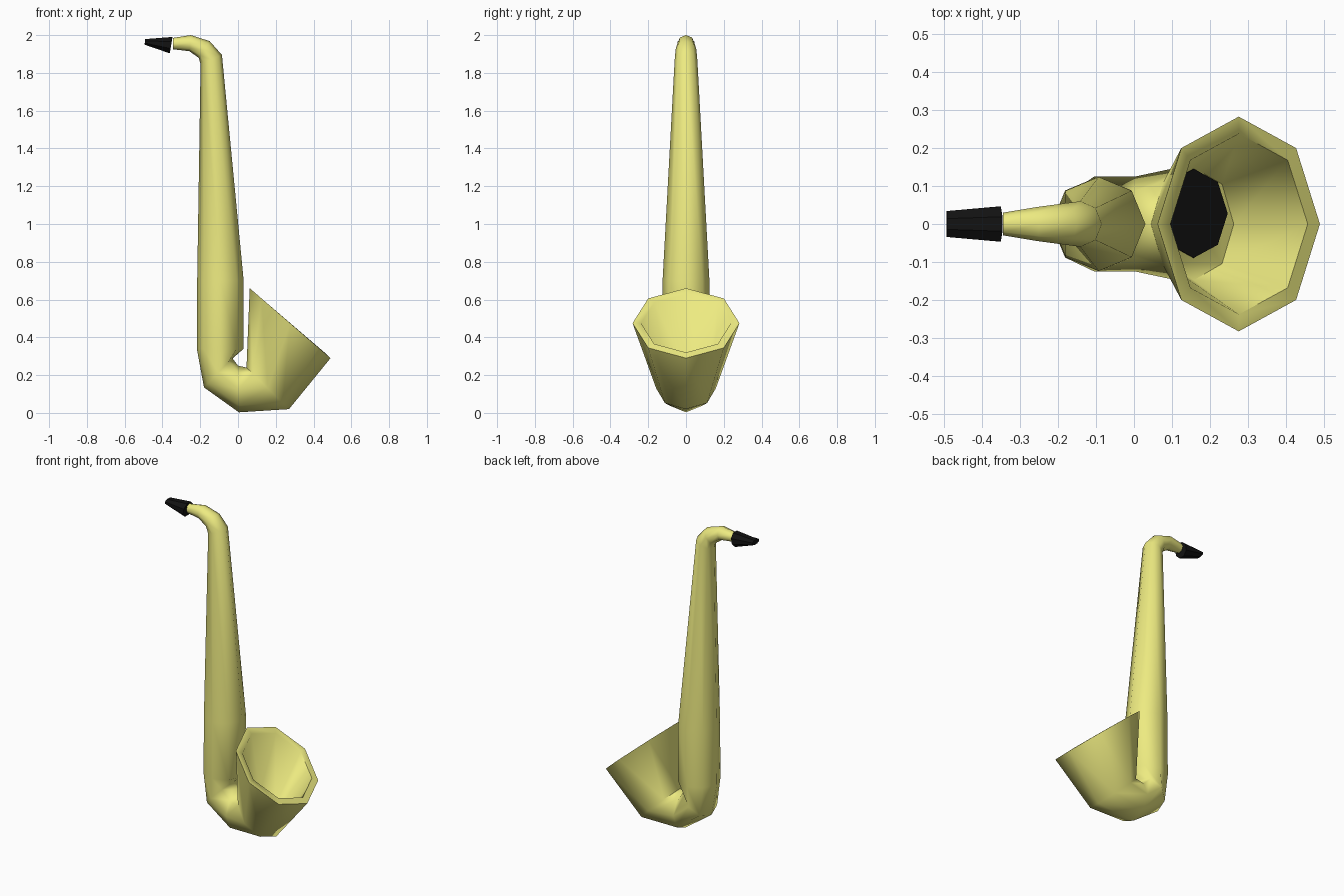
import bpy, bmesh, math
from mathutils import Vector

if "Cube" in bpy.data.objects:
    bpy.data.objects.remove(bpy.data.objects["Cube"])

SIDES = 8


def material(name, color):
    m = bpy.data.materials.new(name)
    m.diffuse_color = color
    m.use_nodes = True
    m.node_tree.nodes["Principled BSDF"].inputs["Base Color"].default_value = m.diffuse_color
    return m


def loft(name, rings, mat, phase=0.0, smooth=math.radians(80)):
    """Skin rings given as (x1, z1, x2, z2, half width in y, y offset)."""
    bm = bmesh.new()
    loops = []
    for x1, z1, x2, z2, ry, oy in rings:
        c = Vector(((x1 + x2) / 2, oy, (z1 + z2) / 2))
        u = Vector(((x1 - x2) / 2, 0, (z1 - z2) / 2))
        loop = []
        for i in range(SIDES):
            a = 2 * math.pi * i / SIDES + phase
            loop.append(bm.verts.new(c + u * math.cos(a) + Vector((0, ry * math.sin(a), 0))))
        loops.append(loop)
    for a, b in zip(loops, loops[1:]):
        for i in range(SIDES):
            j = (i + 1) % SIDES
            bm.faces.new((a[i], a[j], b[j], b[i]))
    bm.faces.new(loops[0])
    bm.faces.new(loops[-1])
    bmesh.ops.recalc_face_normals(bm, faces=bm.faces)
    me = bpy.data.meshes.new(name)
    bm.to_mesh(me)
    bm.free()
    ob = bpy.data.objects.new(name, me)
    bpy.context.collection.objects.link(ob)
    me.materials.append(mat)
    bpy.ops.object.select_all(action='DESELECT')
    ob.select_set(True)
    bpy.context.view_layer.objects.active = ob
    if smooth:
        bpy.ops.object.shade_smooth_by_angle(angle=smooth)
    return ob


brass = material("brass", (0.85, 0.83, 0.22, 1))
black = material("black", (0.006, 0.006, 0.006, 1))

# Neck, tapered body, bottom bow and hollow flared bell in one tube
loft("horn_tube", [
    (-0.345, 1.985, -0.345, 1.925, 0.030, 0),
    (-0.250, 2.000, -0.258, 1.915, 0.045, 0),
    (-0.150, 1.968, -0.208, 1.880, 0.055, 0),
    (-0.085, 1.895, -0.198, 1.845, 0.060, 0),
    (0.030, 0.700, -0.216, 0.700, 0.124, 0),
    (0.030, 0.340, -0.218, 0.340, 0.125, 0),
    (-0.030, 0.290, -0.180, 0.135, 0.125, 0),
    (0.000, 0.250, 0.005, 0.003, 0.125, 0),
    (0.045, 0.240, 0.270, 0.020, 0.158, 0),
    (0.062, 0.660, 0.490, 0.290, 0.283, 0),
    (0.096, 0.630, 0.458, 0.320, 0.238, 0),
    (0.052, 0.234, 0.263, 0.030, 0.148, 0),
], brass)

# Dark opening at the bottom of the bell
loft("bell_opening", [
    (0.067, 0.212, 0.245, 0.060, 0.117, 0.028),
    (0.069, 0.216, 0.247, 0.064, 0.117, 0.028),
], black, smooth=None)

# Wedge-shaped mouthpiece
loft("mouthpiece", [
    (-0.346, 1.994, -0.362, 1.900, 0.050, 0),
    (-0.493, 1.980, -0.494, 1.948, 0.037, 0),
], black, phase=math.pi / 8, smooth=None)
